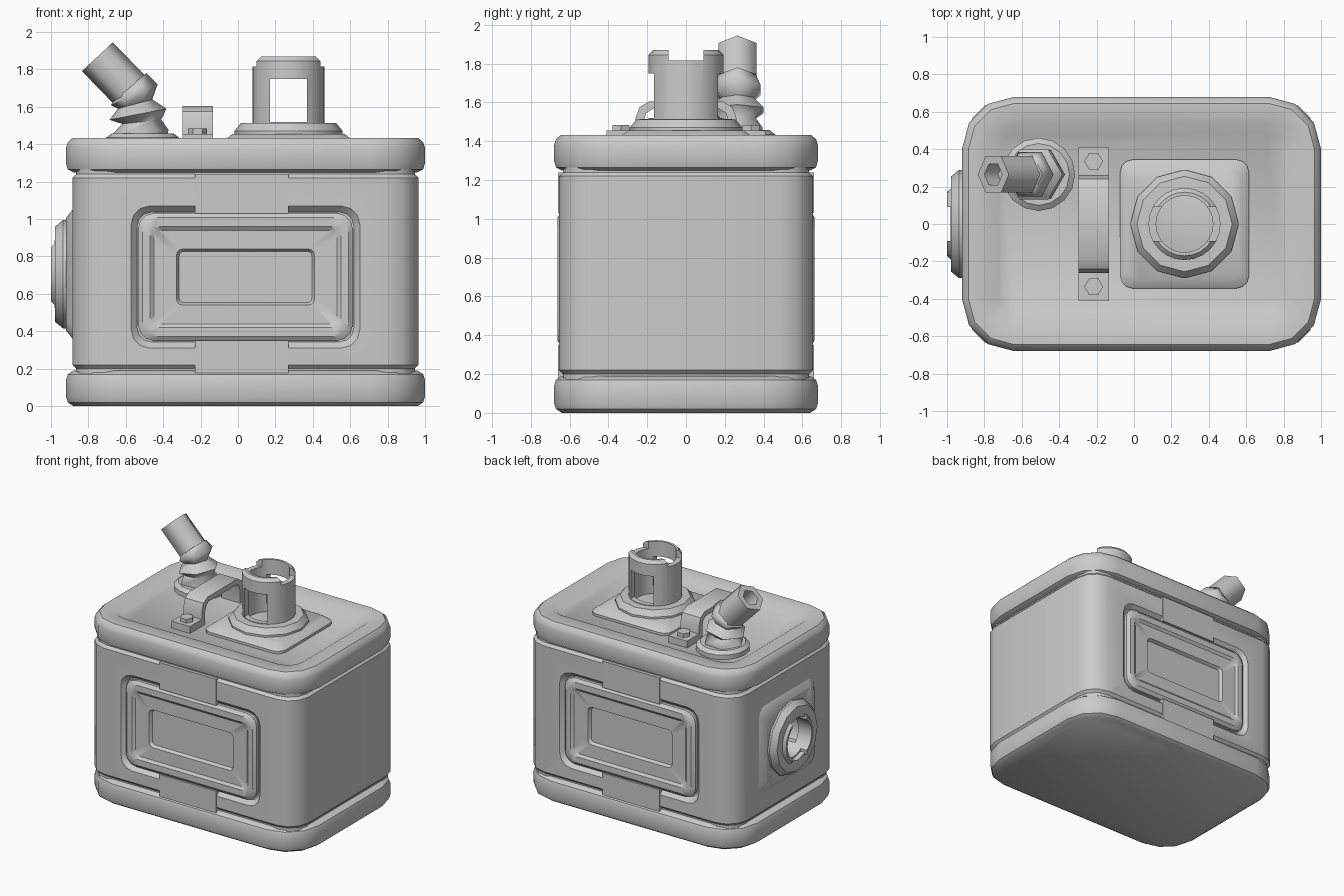
import bpy, bmesh
from math import sin, cos, pi, radians
from mathutils import Matrix, Vector

if "Cube" in bpy.data.objects:
    bpy.data.objects.remove(bpy.data.objects["Cube"], do_unlink=True)

grey = bpy.data.materials.new("plain_grey")
grey.use_nodes = True
COLOUR = (0.6, 0.6, 0.6, 1)
grey.diffuse_color = COLOUR
grey.node_tree.nodes["Principled BSDF"].inputs["Base Color"].default_value = COLOUR


def activate(ob):
    bpy.ops.object.select_all(action="DESELECT")
    ob.select_set(True)
    bpy.context.view_layer.objects.active = ob


def smooth(ob, angle=35):
    activate(ob)
    bpy.ops.object.shade_smooth_by_angle(angle=radians(angle))


def loft(name, rings, matrix=Matrix(), ring_closed=False, angle=35):
    """Skin a list of equal rings, capped at both ends or joined end to start."""
    bm = bmesh.new()
    loops = [[bm.verts.new(matrix @ Vector(p)) for p in ring] for ring in rings]
    n = len(loops[0])
    pairs = list(zip(loops, loops[1:]))
    if ring_closed:
        pairs.append((loops[-1], loops[0]))
    else:
        bm.faces.new(loops[0])
        bm.faces.new(loops[-1])
    for a, b in pairs:
        for i in range(n):
            j = (i + 1) % n
            bm.faces.new((a[i], a[j], b[j], b[i]))
    bmesh.ops.recalc_face_normals(bm, faces=bm.faces)
    mesh = bpy.data.meshes.new(name)
    bm.to_mesh(mesh)
    bm.free()
    mesh.materials.append(grey)
    ob = bpy.data.objects.new(name, mesh)
    bpy.context.collection.objects.link(ob)
    smooth(ob, angle)
    return ob


def rounded(hx, hy, r, z, seg=3):
    """Rounded rectangle ring at height z."""
    pts = []
    for k, (sx, sy) in enumerate(((1, 1), (-1, 1), (-1, -1), (1, -1))):
        for i in range(seg + 1):
            a = (k + i / seg) * pi / 2
            pts.append((sx * (hx - r) + r * cos(a), sy * (hy - r) + r * sin(a), z))
    return pts


def circle(r, z, n):
    return [(r * cos(2 * pi * i / n), r * sin(2 * pi * i / n), z) for i in range(n)]


def box(name, x, y, z, matrix=Matrix()):
    return loft(name, [[(x[0], y[0], h), (x[1], y[0], h), (x[1], y[1], h), (x[0], y[1], h)]
                       for h in z], matrix)


def cut(ob, cutter):
    mod = ob.modifiers.new("cut", "BOOLEAN")
    mod.object = cutter
    mod.solver = "EXACT"
    activate(ob)
    bpy.ops.object.modifier_apply(modifier=mod.name)
    bpy.data.objects.remove(cutter, do_unlink=True)
    smooth(ob)


CX = 0.04
CENTRE = Matrix.Translation((CX, 0, 0))


def slab(name, hx, hy, r, steps):
    """Stack of rounded rectangles given as (inset, height)."""
    return loft(name, [rounded(hx - d, hy - d, max(r - d, 0.09), z) for d, z in steps], CENTRE)


# Base, body and lid
slab("base", 0.96, 0.68, 0.28, [(0.04, 0), (0.01, 0.02), (0, 0.05), (0, 0.14), (0.01, 0.17), (0.04, 0.19)])
body = slab("body", 0.925, 0.655, 0.17,
            [(0.02, 0.17), (0.02, 0.2), (0, 0.22), (0, 1.22), (0.02, 1.24), (0.02, 1.27)])
slab("lid", 0.96, 0.68, 0.28,
     [(0.04, 1.25), (0.01, 1.265), (0, 1.3), (0, 1.38), (0.01, 1.41), (0.035, 1.433),
      (0.15, 1.433), (0.2, 1.4)])

# Framed panels with bridging tabs, front and back
for side, label in ((1, "front"), (-1, "back")):
    m = (Matrix.Diagonal((1, side, 1, 1)) @ Matrix.Translation((CX, -0.655, 0.69))
         @ Matrix.Rotation(pi / 2, 4, "X"))
    cut(body, loft("groove_cutter", [rounded(0.612, 0.38, 0.1, 0.03), rounded(0.612, 0.38, 0.1, 0),
                                     rounded(0.58, 0.348, 0.08, -0.035)], m))
    loft(label + "_panel", [
        rounded(0.575, 0.343, 0.09, -0.06), rounded(0.575, 0.343, 0.09, -0.012),
        rounded(0.55, 0.318, 0.08, 0.008), rounded(0.51, 0.27, 0.05, 0.008),
        rounded(0.49, 0.25, 0.04, -0.008), rounded(0.37, 0.15, 0.035, -0.008),
        rounded(0.355, 0.137, 0.025, -0.032)], m)
    for s, end in ((1, "upper"), (-1, "lower")):
        lo, hi = sorted((s * 0.34, s * 0.55))
        box(f"{label}_{end}_tab", (-0.27, 0.23), (lo, hi), (-0.05, 0.005), m)


def port(label, m, drop):
    """Square plate, round flange and slotted tube along local z."""
    plate = loft(label + "_plate", [rounded(0.345, 0.345, 0.07, 0), rounded(0.345, 0.345, 0.07, 0.02),
                                    rounded(0.3, 0.3, 0.06, 0.055)], m)
    loft(label + "_flange", [circle(r, z, 12) for r, z in (
        (0.29, 0.03), (0.29, 0.07), (0.255, 0.113), (0.17, 0.115), (0.17, 0.03))], m, True)
    t = m @ Matrix.Translation((0, 0, -drop))
    tube = loft(label + "_tube", [circle(r, z, 24) for r, z in (
        (0.193, 0.03), (0.193, 0.445), (0.17, 0.47), (0.152, 0.47), (0.152, 0.03))], t, True)
    cut(tube, box("window_cutter", (-0.1, 0.1), (-0.4, 0.4), (0.12, 0.35), t))
    cut(tube, box("notch_cutter", (-0.4, 0.4), (-0.09, 0.09), (0.415, 0.6), t))
    return plate


port("top_port", Matrix.Translation((0.27, 0, 1.4)), 0)
side_m = Matrix.Translation((-0.865, 0, 0.705)) @ Matrix.Rotation(-pi / 2, 4, "Y")
side_plate = port("side_port", side_m, 0.335)
for part in (side_plate, body):
    cut(part, loft("bore_cutter", [circle(0.185, -0.25, 24), circle(0.185, 0.3, 24)], side_m))

# Carry strap with hex bolts
half = [(0.41, 1.39), (0.41, 1.455), (0.262, 1.455), (0.26, 1.52), (0.24, 1.575), (0.19, 1.605)]
inner = [(0.175, 1.565), (0.205, 1.545), (0.22, 1.5), (0.22, 1.39)]
outline = (half + [(-y, z) for y, z in reversed(half)]
           + [(-y, z) for y, z in reversed(inner)] + inner)
loft("strap", [[(x, y, z) for y, z in outline] for x in (-0.297, -0.135)])
for s, label in ((1, "back"), (-1, "front")):
    loft(label + "_bolt", [circle(0.05, 1.44, 6), circle(0.05, 1.485, 6)],
         Matrix.Translation((-0.216, s * 0.335, 0)))

# Bellows hose with hollow hex nozzle
loft("hose_flange", [circle(r, z, 16) for r, z in ((0.195, 1.39), (0.195, 1.435), (0.165, 1.458))],
     Matrix.Translation((-0.51, 0.265, 0)))


def tilted_hex(x, z, r, tilt):
    t = radians(tilt)
    u, v = Vector((cos(t), 0, sin(t))), Vector((0, 1, 0))
    return [Vector((x, 0.265, z)) + u * r * cos(i * pi / 3) + v * r * sin(i * pi / 3) for i in range(6)]


loft("bellows", [tilted_hex(*p) for p in (
    (-0.515, 1.43, 0.13, 0), (-0.52, 1.465, 0.15, 4), (-0.515, 1.52, 0.105, 6),
    (-0.535, 1.56, 0.155, 11), (-0.55, 1.615, 0.095, 15), (-0.555, 1.665, 0.137, 24),
    (-0.575, 1.71, 0.11, 40))], angle=65)
loft("nozzle", [tilted_hex(*p, 43) for p in (
    (-0.56, 1.67, 0.113), (-0.752, 1.868, 0.113), (-0.752, 1.868, 0.065), (-0.68, 1.79, 0.065))],
     angle=65)
